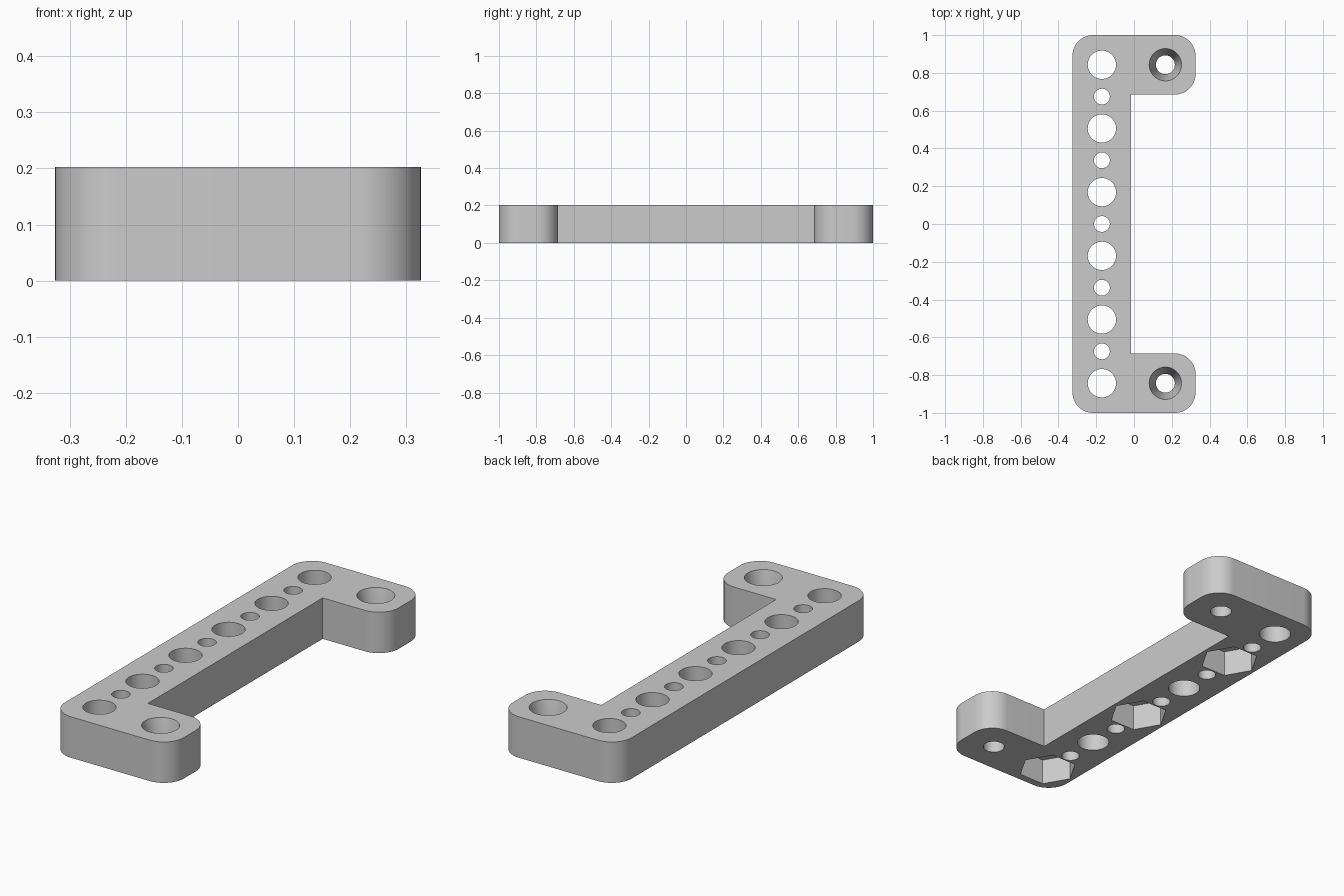
import bpy, bmesh
from math import pi, cos, sin, radians
from mathutils import Matrix

if "Cube" in bpy.data.objects:
    bpy.data.objects.remove(bpy.data.objects["Cube"], do_unlink=True)

HEIGHT = 0.203
HALF_W, HALF_L = 0.326, 1.0
STEP_X, STEP_Y = -0.015, 0.685     # inner corner between bar and tabs
CORNER = 0.11                      # rounded corner radius
HOLE_X, TAB_X = -0.17, 0.166
PITCH = 0.1686
SIDES = 48

grey = bpy.data.materials.new("light_grey")
grey.use_nodes = True
grey.diffuse_color = (0.6, 0.6, 0.6, 1)
grey.node_tree.nodes["Principled BSDF"].inputs["Base Color"].default_value = (0.6, 0.6, 0.6, 1)


def make_object(name, bm):
    bmesh.ops.recalc_face_normals(bm, faces=bm.faces)
    mesh = bpy.data.meshes.new(name)
    bm.to_mesh(mesh)
    bm.free()
    mesh.materials.append(grey)
    obj = bpy.data.objects.new(name, mesh)
    bpy.context.collection.objects.link(obj)
    return obj


def arc(x, y, start):
    """Quarter turn of points around a rounded corner's centre."""
    return [(x + CORNER * cos(radians(start + a)), y + CORNER * sin(radians(start + a)))
            for a in range(0, 91, 6)]


def add_cone(bm, x, y, z0, z1, r0, r1, sides=SIDES):
    bmesh.ops.create_cone(bm, cap_ends=True, segments=sides, radius1=r0, radius2=r1,
                          depth=z1 - z0, matrix=Matrix.Translation((x, y, (z0 + z1) / 2)))


def cut(target, cutter):
    cutter.hide_render = True
    mod = target.modifiers.new("cut", 'BOOLEAN')
    mod.operation = 'DIFFERENCE'
    mod.solver = 'EXACT'
    mod.object = cutter
    bpy.context.view_layer.objects.active = target
    bpy.ops.object.modifier_apply(modifier=mod.name)
    bpy.data.objects.remove(cutter, do_unlink=True)


# Bracket body: a bar with a tab at each end
ox, oy = HALF_W - CORNER, HALF_L - CORNER
outline = [(STEP_X, -STEP_Y), (STEP_X, STEP_Y)]
outline += arc(ox, STEP_Y + CORNER, -90)
outline += arc(ox, oy, 0)
outline += arc(-ox, oy, 90)
outline += arc(-ox, -oy, 180)
outline += arc(ox, -oy, 270)
outline += arc(ox, -STEP_Y - CORNER, 0)
bm = bmesh.new()
base = bm.faces.new([bm.verts.new((x, y, 0)) for x, y in outline])
top = bmesh.ops.extrude_face_region(bm, geom=[base])
bmesh.ops.translate(bm, vec=(0, 0, HEIGHT),
                    verts=[v for v in top["geom"] if isinstance(v, bmesh.types.BMVert)])
bracket = make_object("bracket", bm)

# Through holes: alternating large and small along the bar, one in each tab
bm = bmesh.new()
for i in range(-5, 6):
    r = 0.075 if i % 2 else 0.042
    add_cone(bm, HOLE_X, i * PITCH, -0.1, HEIGHT + 0.1, r, r)
for side in (-1, 1):
    add_cone(bm, TAB_X, side * 5 * PITCH, -0.1, HEIGHT + 0.1, 0.05, 0.05)
cut(bracket, make_object("hole_cutter", bm))

# Tapered screw seats on top, hexagonal nut recesses underneath
bm = bmesh.new()
for side in (-1, 1):
    add_cone(bm, TAB_X, side * 5 * PITCH, 0.02, HEIGHT + 0.017, 0.043, 0.0895)
for i in (-5, -1, 3):
    hexagon = bmesh.ops.create_cone(bm, cap_ends=True, segments=6, radius1=0.138,
                                    radius2=0.138, depth=0.26)
    # turn the corners to point across the bar
    first = hexagon["verts"][0].co
    turn = pi / 6 if abs(first.x) < 0.01 or abs(first.y) > 0.13 else 0
    bmesh.ops.transform(bm, verts=hexagon["verts"],
                        matrix=Matrix.Translation((HOLE_X, i * PITCH, 0))
                        @ Matrix.Rotation(turn, 4, 'Z'))
cut(bracket, make_object("recess_cutter", bm))

# Smooth the round walls, keep the edges crisp
bpy.ops.object.select_all(action='DESELECT')
bracket.select_set(True)
bpy.context.view_layer.objects.active = bracket
bpy.ops.object.shade_smooth_by_angle(angle=radians(30))
